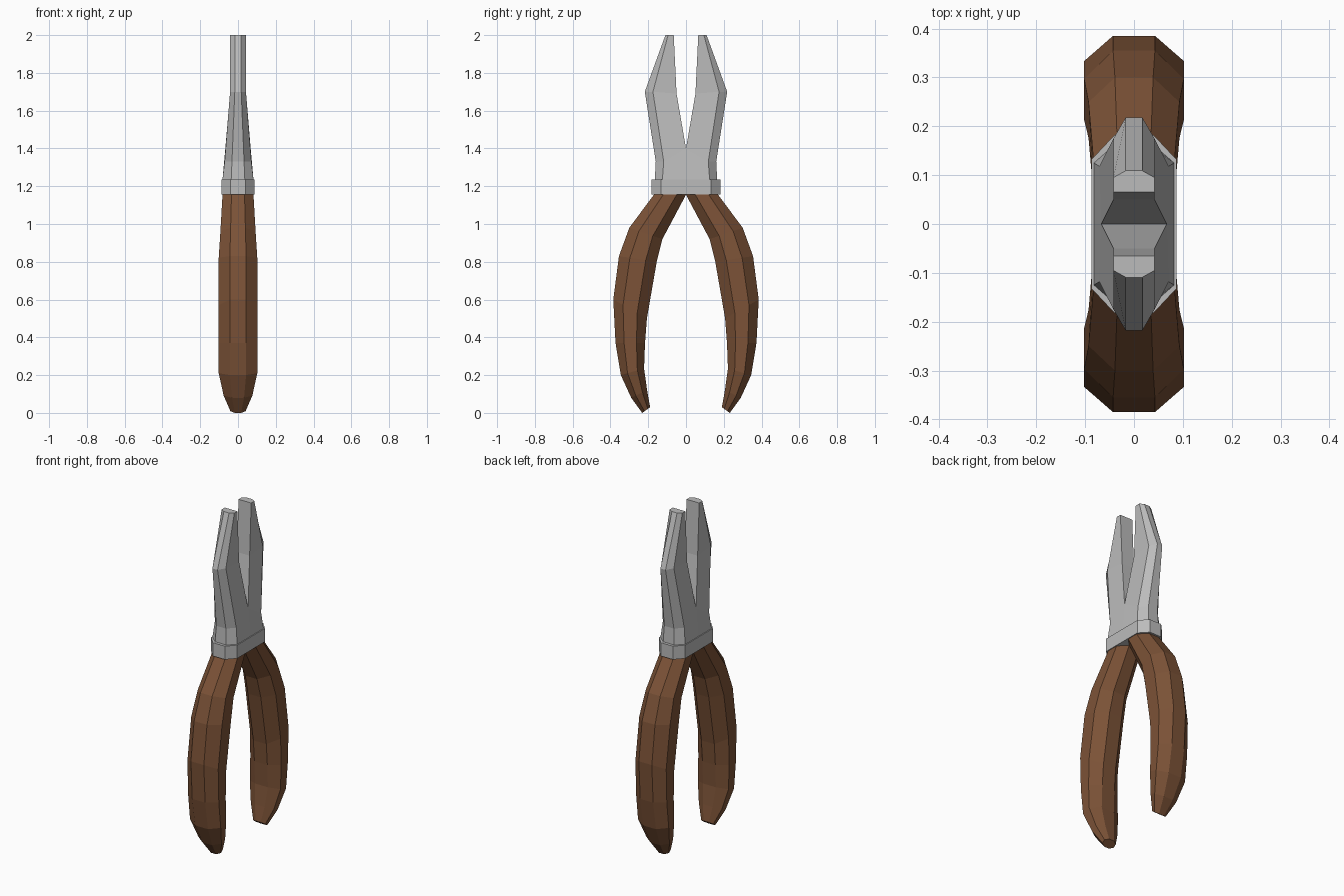
import bpy, bmesh

if "Cube" in bpy.data.objects:
    bpy.data.objects.remove(bpy.data.objects["Cube"])


def material(name, rgb):
    m = bpy.data.materials.new(name)
    m.diffuse_color = (*rgb, 1)
    m.use_nodes = True
    m.node_tree.nodes["Principled BSDF"].inputs["Base Color"].default_value = m.diffuse_color
    return m


steel = material("steel grey", (0.50, 0.50, 0.50))
brown = material("brown grip", (0.20, 0.085, 0.038))


def loft(name, rings, mat, mirror=True):
    """Skin a list of equal-length point rings, cap the ends, mirror in y."""
    bm = bmesh.new()
    loops = [[bm.verts.new(p) for p in r] for r in rings]
    n = len(loops[0])
    for a, b in zip(loops, loops[1:]):
        for i in range(n):
            j = (i + 1) % n
            bm.faces.new((a[i], a[j], b[j], b[i]))
    bm.faces.new(loops[0][::-1])
    bm.faces.new(loops[-1])
    bmesh.ops.recalc_face_normals(bm, faces=bm.faces)
    # remove faces lying on the mirror plane
    inside = [f for f in bm.faces if all(abs(v.co.y) < 1e-5 for v in f.verts)]
    bmesh.ops.delete(bm, geom=inside, context='FACES')
    me = bpy.data.meshes.new(name)
    bm.to_mesh(me)
    bm.free()
    me.materials.append(mat)
    ob = bpy.data.objects.new(name, me)
    bpy.context.collection.objects.link(ob)
    if mirror:
        mod = ob.modifiers.new("mirror", 'MIRROR')
        mod.use_axis = (False, True, False)
    return ob


# Handle grips: outer (y, z), inner (y, z), half width
grip = [
    ((.170, 1.155), (.000, 1.155), .082),
    ((.300, .980), (.125, .920), .093),
    ((.355, .830), (.155, .800), .102),
    ((.385, .600), (.207, .500), .102),
    ((.373, .370), (.217, .370), .102),
    ((.345, .200), (.222, .235), .102),
    ((.290, .080), (.206, .120), .076),
    ((.232, .005), (.190, .030), .040),
]


def grip_ring(outer, inner, w):
    def at(t, x):
        return (x, outer[0] + (inner[0] - outer[0]) * t,
                outer[1] + (inner[1] - outer[1]) * t)
    n = w * .42
    half = [(0, n), (.29, w), (.71, w), (1, n)]
    return [at(t, x) for t, x in half] + [at(t, -x) for t, x in half[::-1]]


# tiny drop so the tips rest on the ground
grip[-1] = ((.232, 0.0), (.190, .030), .040)
loft("handles", [grip_ring(*g) for g in grip], brown)


# Steel parts: half sections, six points each
def half_ring(inner, chamfer, outer):
    """Each argument is (half width x, y, z)."""
    pts = [inner, chamfer, outer]
    return pts + [(-x, y, z) for x, y, z in pts[::-1]]


# Collar around the pivot
loft("collar", [half_ring((.087, 0, z), (.087, .132, z), (.040, .182, z))
                for z in (1.155, 1.235)], steel)

# Head with two jaws
loft("jaws", [
    half_ring((.082, 0, 1.235), (.082, .125, 1.235), (.036, .165, 1.235)),
    half_ring((.067, 0, 1.400), (.071, .118, 1.330), (.032, .160, 1.330)),
    half_ring((.042, .050, 1.690), (.042, .175, 1.700), (.017, .218, 1.700)),
    half_ring((.042, .065, 2.000), (.042, .095, 2.000), (.017, .109, 2.000)),
], steel)
